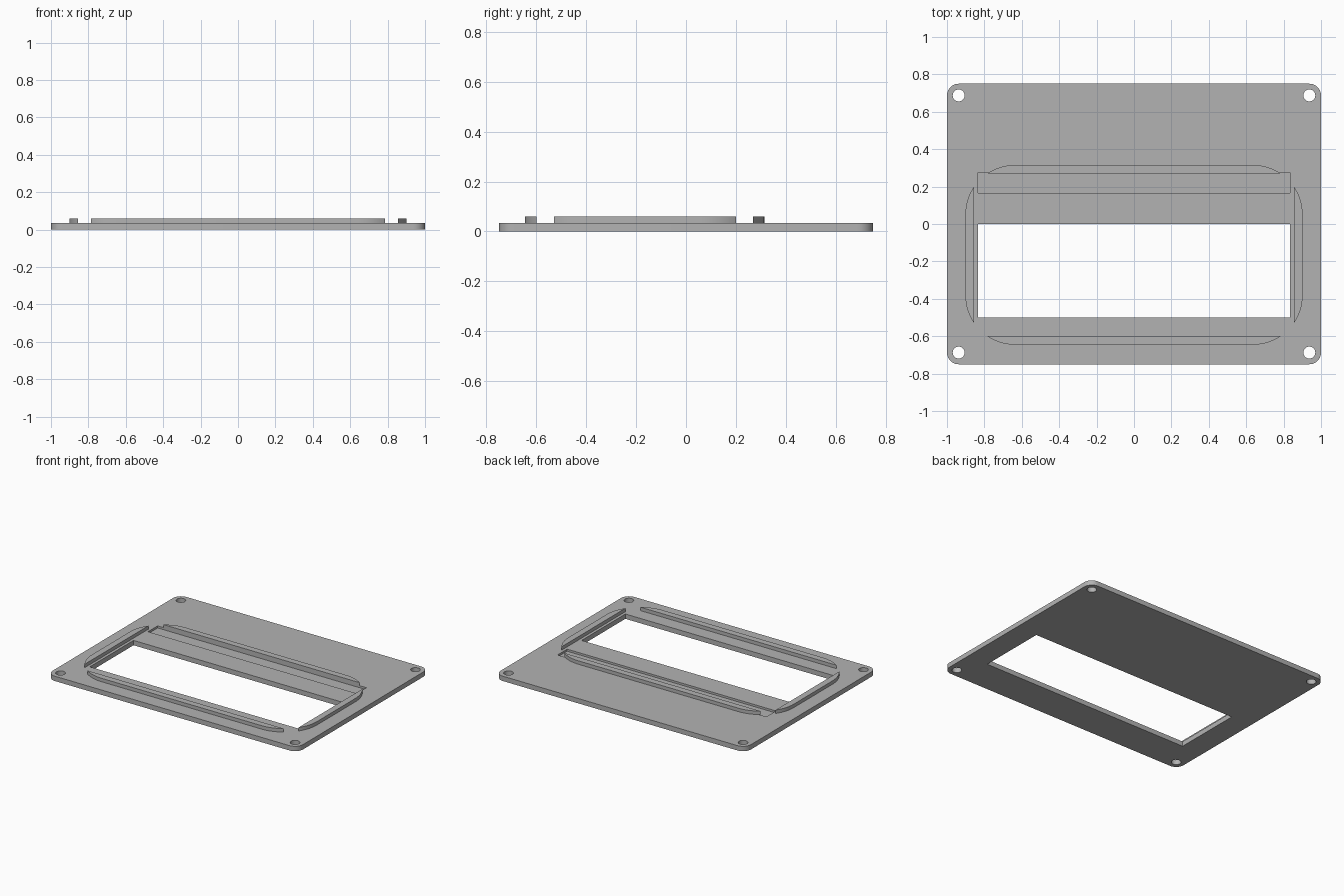
import bpy, bmesh, math

cube = bpy.data.objects.get("Cube")
if cube:
    bpy.data.objects.remove(cube, do_unlink=True)

grey = bpy.data.materials.new("plain grey")
grey.use_nodes = True
colour = (0.45, 0.45, 0.45, 1)
grey.diffuse_color = colour
grey.node_tree.nodes["Principled BSDF"].inputs["Base Color"].default_value = colour

TOP, RIB_TOP = 0.035, 0.06


def prism(name, outline, z0, z1):
    """Extrude a flat counter-clockwise outline from z0 to z1."""
    bm = bmesh.new()
    face = bm.faces.new([bm.verts.new((x, y, z0)) for x, y in outline])
    new = bmesh.ops.extrude_face_region(bm, geom=[face])["geom"]
    bmesh.ops.translate(bm, vec=(0, 0, z1 - z0),
                        verts=[v for v in new if isinstance(v, bmesh.types.BMVert)])
    bmesh.ops.recalc_face_normals(bm, faces=bm.faces)
    mesh = bpy.data.meshes.new(name)
    bm.to_mesh(mesh)
    bm.free()
    mesh.materials.append(grey)
    obj = bpy.data.objects.new(name, mesh)
    bpy.context.collection.objects.link(obj)
    return obj


def arc(cx, cy, r, start, end, steps):
    angles = [start + (end - start) * i / steps for i in range(steps + 1)]
    return [(cx + r * math.cos(a), cy + r * math.sin(a)) for a in angles]


def rectangle(x0, x1, y0, y1):
    return [(x0, y0), (x1, y0), (x1, y1), (x0, y1)]


def activate(obj):
    bpy.ops.object.select_all(action='DESELECT')
    obj.select_set(True)
    bpy.context.view_layer.objects.active = obj


def cut(target, cutter):
    cutter.hide_render = True
    mod = target.modifiers.new("cut", 'BOOLEAN')
    mod.operation, mod.solver, mod.object = 'DIFFERENCE', 'EXACT', cutter
    activate(target)
    bpy.ops.object.modifier_apply(modifier=mod.name)
    bpy.data.objects.remove(cutter, do_unlink=True)


# Base plate with rounded corners
r = 0.0625
outline = []
for i, (sx, sy) in enumerate([(1, 1), (-1, 1), (-1, -1), (1, -1)]):
    a = i * math.pi / 2
    outline += arc(sx * (1 - r), sy * (0.75 - r), r, a, a + math.pi / 2, 10)
plate = prism("base_plate", outline, 0, TOP)

# Window, shallow groove behind it, and corner screw holes
cut(plate, prism("window_cutter", rectangle(-0.835, 0.835, -0.5, 0.0), -0.1, 0.1))
cut(plate, prism("groove_cutter", rectangle(-0.835, 0.835, 0.165, 0.275), 0.02, 0.1))
for sx in (-1, 1):
    for sy in (-1, 1):
        hole = arc(sx * (1 - r), sy * (0.75 - r), 0.032, 0, 2 * math.pi, 24)[:-1]
        cut(plate, prism("hole_cutter", hole, -0.1, 0.1))


def rib_outline(half, width=0.046, run=0.145):
    """Straight inner edge on y = 0, outer edge rounding down to both tips."""
    radius = (run ** 2 + width ** 2) / (2 * width)
    sweep = math.asin(run / radius)
    up = math.pi / 2
    cx, cy = half - run, width - radius
    return (arc(cx, cy, radius, up - sweep, up, 8)
            + arc(-cx, cy, radius, up, up + sweep, 8))


# Raised ribs around the window
parts = [plate]
mid_y = -0.165
for name, half, reach, turn in [("back_rib", 0.785, 0.434, 0),
                                ("right_rib", 0.365, 0.855, 1),
                                ("front_rib", 0.785, 0.434, 2),
                                ("left_rib", 0.365, 0.855, 3)]:
    c, s = [(1, 0), (0, 1), (-1, 0), (0, -1)][turn]
    pts = [(x * c - (y + reach) * s, x * s + (y + reach) * c + mid_y)
           for x, y in rib_outline(half)]
    parts.append(prism(name, pts, TOP - 0.001, RIB_TOP))

for part in parts:
    activate(part)
    bpy.ops.object.shade_smooth_by_angle(angle=math.radians(25))
